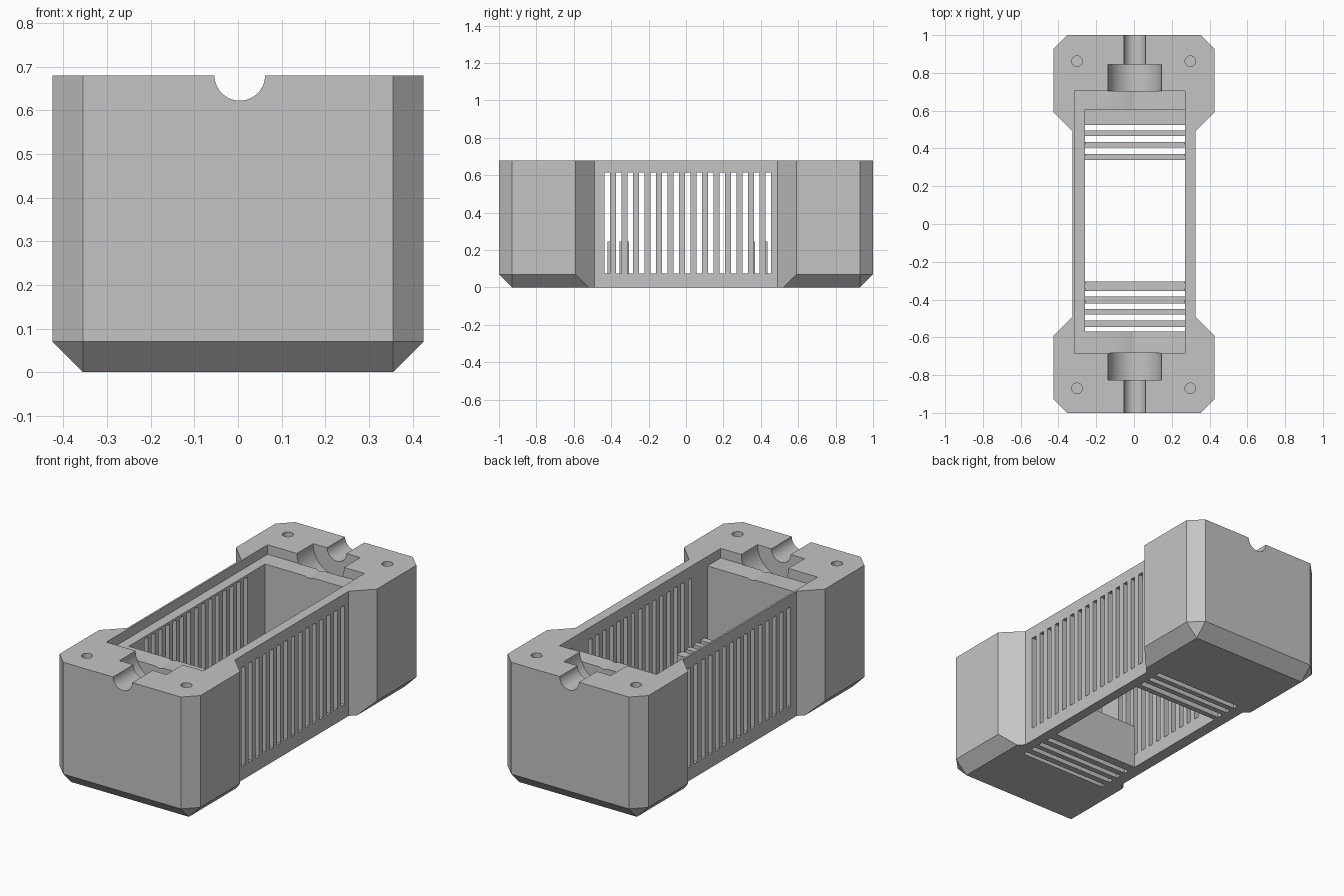
import bpy, bmesh
from mathutils import Matrix, Vector

cube = bpy.data.objects.get("Cube")
if cube:
    bpy.data.objects.remove(cube, do_unlink=True)

TOP = 0.68
LEFT, RIGHT = -0.26, 0.27        # cavity side walls
MID = 0.004                      # cable channel centre

grey = bpy.data.materials.new("plain grey")
grey.use_nodes = True
grey.diffuse_color = (0.55, 0.55, 0.55, 1)
grey.node_tree.nodes["Principled BSDF"].inputs["Base Color"].default_value = (0.55, 0.55, 0.55, 1)


def finish(name, bm):
    bmesh.ops.recalc_face_normals(bm, faces=bm.faces)
    mesh = bpy.data.meshes.new(name)
    bm.to_mesh(mesh)
    bm.free()
    mesh.materials.append(grey)
    obj = bpy.data.objects.new(name, mesh)
    bpy.context.scene.collection.objects.link(obj)
    return obj


def boxes(name, spans):
    """One object holding boxes given as (x0, x1, y0, y1, z0, z1)."""
    bm = bmesh.new()
    for x0, x1, y0, y1, z0, z1 in spans:
        centre = Vector((x0 + x1, y0 + y1, z0 + z1)) / 2
        size = Matrix.Diagonal((x1 - x0, y1 - y0, z1 - z0, 1))
        bmesh.ops.create_cube(bm, size=1, matrix=Matrix.Translation(centre) @ size)
    return finish(name, bm)


def cylinders(name, items, radius, depth, axis, sides):
    """One object holding equal cylinders along y or z."""
    bm = bmesh.new()
    turn = Matrix.Rotation(1.5707963, 4, 'X') if axis == 'y' else Matrix()
    for centre in items:
        bmesh.ops.create_cone(bm, cap_ends=True, segments=sides, radius1=radius, radius2=radius,
                              depth=depth, matrix=Matrix.Translation(centre) @ turn)
    return finish(name, bm)


def end_block(name, side):
    """Wide end with chamfered corners and bottom edges."""
    bm = bmesh.new()
    outline = [(0.355, 1), (0.425, 0.93), (0.425, 0.59), (0.325, 0.49)]
    foot = [(0.355, 0.93), (0.355, 0.52), (0.325, 0.49)]
    for points, z in ((outline, TOP), (outline, 0.07), (foot, 0)):
        for x, y in points:
            for s in (-1, 1):
                bm.verts.new((s * x, side * y, z))
    bmesh.ops.convex_hull(bm, input=bm.verts)
    bmesh.ops.dissolve_limit(bm, angle_limit=0.01, verts=bm.verts, edges=bm.edges)
    return finish(name, bm)


def combine(body, tool, operation):
    tool.hide_render = True
    mod = body.modifiers.new(tool.name, 'BOOLEAN')
    mod.operation, mod.solver, mod.object = operation, 'EXACT', tool
    bpy.context.view_layer.update()
    graph = bpy.context.evaluated_depsgraph_get()
    mesh = bpy.data.meshes.new_from_object(body.evaluated_get(graph))
    body.modifiers.clear()
    body.data = mesh
    bpy.data.objects.remove(tool, do_unlink=True)


# Solid housing: narrow middle with two wide ends
body = boxes("housing", [(-0.325, 0.325, -0.49, 0.49, 0, TOP)])
for side in (-1, 1):
    combine(body, end_block("end_block", side), 'UNION')

# Lid recess, then the main cavity
combine(body, boxes("lid_recess", [(-0.315, RIGHT, -0.685, 0.705, 0.628, 0.8)]), 'DIFFERENCE')
combine(body, boxes("cavity", [(LEFT, RIGHT, -0.57, 0.605, 0.245, 0.75)]), 'DIFFERENCE')

# Floor opening and the vents between the tall floor ribs
gaps = [(-0.57, -0.545), (-0.51, -0.48), (-0.45, -0.42), (-0.385, -0.355), (-0.305, 0.34),
        (0.37, 0.405), (0.435, 0.465), (0.495, 0.525)]
combine(body, boxes("floor_vents", [(LEFT, RIGHT, a, b, -0.1, 0.3) for a, b in gaps]), 'DIFFERENCE')

# Row of tall vents through each side wall
vents = []
for i in range(15):
    y = -0.435 + i * 0.0614
    vents += [(-0.4, LEFT + 0.002, y, y + 0.03, 0.075, 0.615),
              (RIGHT - 0.002, 0.4, y, y + 0.03, 0.075, 0.615)]
combine(body, boxes("side_vents", vents), 'DIFFERENCE')

# Cable channels, wider gland seats and screw holes
combine(body, cylinders("cable_channel", [(MID, 0, TOP)], 0.058, 2.2, 'y', 48), 'DIFFERENCE')
seats = [(MID, 0.774, TOP), (MID, -0.754, TOP)]
combine(body, cylinders("gland_seats", seats, 0.142, 0.142, 'y', 64), 'DIFFERENCE')
holes = [(x, y, TOP) for x in (-0.302, 0.298) for y in (-0.87, 0.862)]
combine(body, cylinders("screw_holes", holes, 0.028, 0.6, 'z', 32), 'DIFFERENCE')

# Smooth the round cuts only
bpy.ops.object.select_all(action='DESELECT')
body.select_set(True)
bpy.context.view_layer.objects.active = body
bpy.ops.object.shade_smooth_by_angle(angle=0.5)
